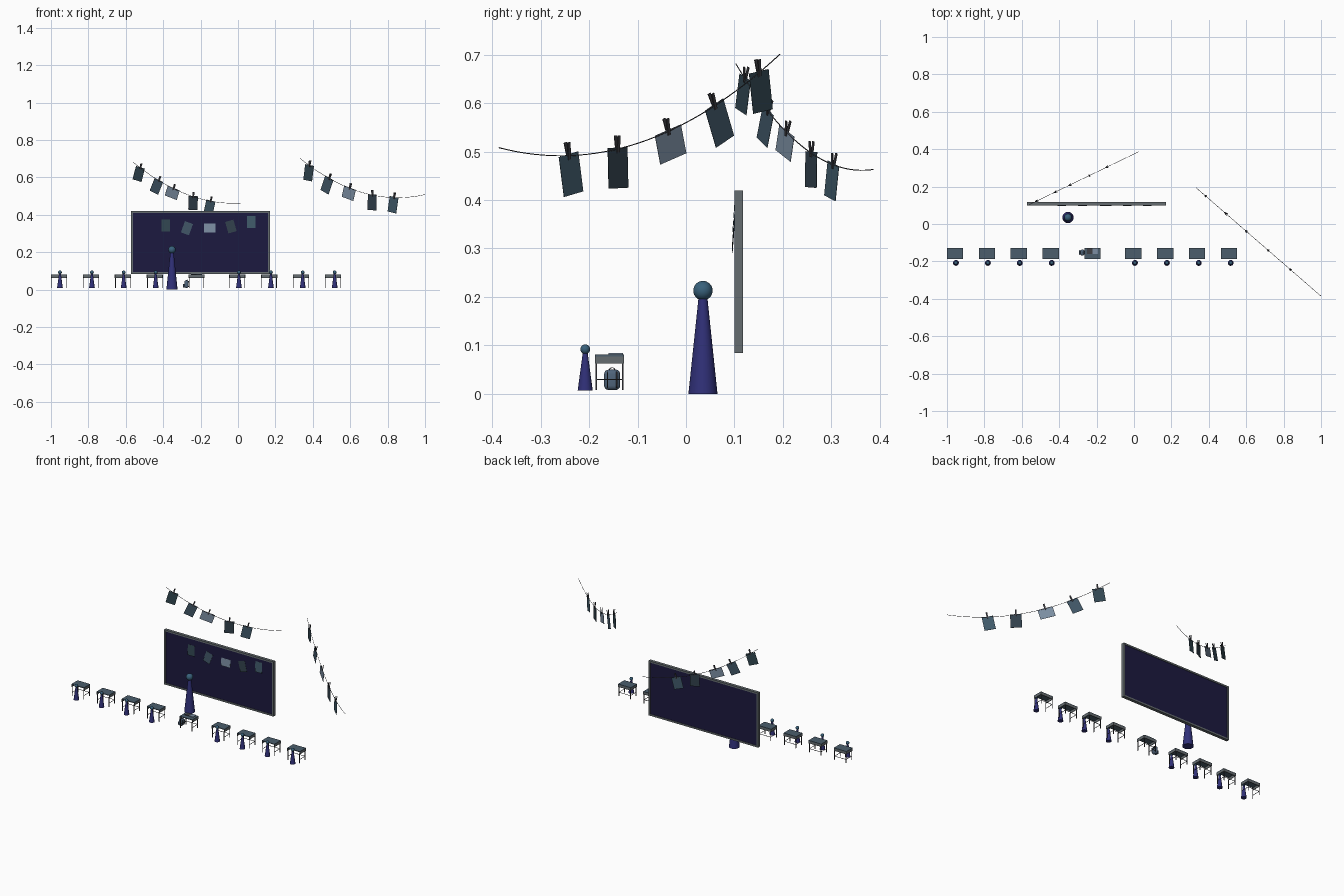
import bpy, bmesh, math
from mathutils import Vector, Matrix

if "Cube" in bpy.data.objects:
    bpy.data.objects.remove(bpy.data.objects["Cube"])


def mat(name, rgb):
    m = bpy.data.materials.new(name)
    m.diffuse_color = (*rgb, 1)
    m.use_nodes = True
    m.node_tree.nodes["Principled BSDF"].inputs["Base Color"].default_value = m.diffuse_color
    return m


NAVY = mat("navy", (0.03, 0.03, 0.19))
SKIN = mat("blue_head", (0.04, 0.12, 0.20))
BOARD = mat("board_dark", (0.012, 0.01, 0.05))
FRAME = mat("frame_grey", (0.13, 0.15, 0.16))
TOP = mat("desk_slate", (0.07, 0.11, 0.15))
METAL = mat("dark_metal", (0.05, 0.05, 0.06))
BAG = mat("bag_blue", (0.08, 0.13, 0.20))
PAPERS = [mat("print_%d" % i, c) for i, c in enumerate(
    [(0.03, 0.06, 0.08), (0.05, 0.09, 0.13), (0.20, 0.27, 0.36), (0.03, 0.05, 0.07), (0.05, 0.10, 0.14)])]


def finish(bm, name, m, smooth=False):
    me = bpy.data.meshes.new(name)
    bmesh.ops.recalc_face_normals(bm, faces=bm.faces)
    bm.to_mesh(me)
    bm.free()
    me.materials.append(m)
    if smooth:
        me.shade_smooth()
    ob = bpy.data.objects.new(name, me)
    bpy.context.collection.objects.link(ob)
    return ob


def add_box(bm, lo, hi, M=Matrix()):
    lo, hi = Vector(lo), Vector(hi)
    bmesh.ops.create_cube(bm, size=1, matrix=M @ Matrix.Translation((lo + hi) / 2) @ Matrix.Diagonal((*(hi - lo), 1)))


def boxes(name, m, parts, M=Matrix()):
    bm = bmesh.new()
    for lo, hi in parts:
        add_box(bm, lo, hi, M)
    return finish(bm, name, m)


def tube(name, pts, r, m):
    cu = bpy.data.curves.new(name, 'CURVE')
    cu.dimensions = '3D'
    cu.bevel_depth = r
    cu.bevel_resolution = 1
    cu.use_fill_caps = True
    sp = cu.splines.new('POLY')
    sp.points.add(len(pts) - 1)
    for p, q in zip(sp.points, pts):
        p.co = (*q, 1)
    cu.materials.append(m)
    ob = bpy.data.objects.new(name, cu)
    bpy.context.collection.objects.link(ob)


# pawn-like figure: tapered cone body and ball head
def figure(name, x, y, z0, r1, r2, h, head_r, head_z):
    bm = bmesh.new()
    bmesh.ops.create_cone(bm, cap_ends=True, segments=32, radius1=r1, radius2=r2, depth=h,
                          matrix=Matrix.Translation((x, y, z0 + h / 2)))
    body = finish(bm, name + "_body", NAVY)
    for p in body.data.polygons:
        p.use_smooth = len(p.vertices) == 4
    bm = bmesh.new()
    bmesh.ops.create_uvsphere(bm, u_segments=32, v_segments=16, radius=head_r,
                              matrix=Matrix.Translation((x, y, head_z)))
    finish(bm, name + "_head", SKIN, True)


# school desk: slab, open apron box, tube legs with stretchers
def desk(cx):
    M = Matrix.Translation((cx, -0.158, 0))
    w, d = 0.043, 0.030
    boxes("desk_top", TOP, [((-w, -d, 0.077), (w, d, 0.081))], M)
    boxes("desk_box", FRAME, [((-w, -d, 0.063), (-w + .003, d, 0.077)),
                              ((w - .003, -d, 0.063), (w, d, 0.077)),
                              ((-w, d - .003, 0.063), (w, d, 0.077))], M)
    legs = []
    for sx in (-1, 1):
        x = sx * (w - .004)
        for sy in (-1, 1):
            y = sy * (d - .0025)
            legs.append(((x - .0015, y - .0015, 0.008), (x + .0015, y + .0015, 0.066)))
        legs.append(((x - .001, -d + .002, 0.029), (x + .001, d - .002, 0.031)))
    legs.append(((-w + .004, d - .0035, 0.029), (w - .004, d - .0015, 0.031)))
    boxes("desk_legs", METAL, legs, M)


left = [-0.957, -0.786, -0.616, -0.445]
right = [-0.004, 0.167, 0.337, 0.508]
for x in left + [-0.222] + right:
    desk(x)
for x in left + right:
    figure("student", x + (0.005 if x < -0.1 else 0.009), -0.208, 0.007, 0.0155, 0.005, 0.078, 0.010, 0.092)
figure("teacher", -0.353, 0.035, 0, 0.030, 0.009, 0.2, 0.020, 0.213)

# board with frame, dark on both faces
x0, x1, z0, z1, b = -0.572, 0.171, 0.084, 0.42, 0.010
boxes("board_panel", BOARD, [((x0 + b, 0.103, z0 + b), (x1 - b, 0.115, z1 - b))])
boxes("board_frame", FRAME, [((x0, 0.10, z0), (x1, 0.118, z0 + b)), ((x0, 0.10, z1 - b), (x1, 0.118, z1)),
                             ((x0, 0.10, z0 + b), (x0 + b, 0.118, z1 - b)),
                             ((x1 - b, 0.10, z0 + b), (x1, 0.118, z1 - b))])


# frame matrix in the plane of direction u and z, tilted left side up
def hang(anchor, u, deg):
    a, z = math.radians(deg), Vector((0, 0, 1))
    X = u * math.cos(a) - z * math.sin(a)
    Z = u * math.sin(a) + z * math.cos(a)
    Y = Z.cross(X)
    return Matrix.Translation(anchor) @ Matrix((X, Y, Z)).transposed().to_4x4()


# sagging line with pegged prints
def line(p0, p1, sag, scale, ts, tilts):
    p0, p1 = Vector(p0), Vector(p1)
    u = p1 - p0
    u.z = 0
    u.normalize()

    def at(t):
        p = p0.lerp(p1, t)
        p.z -= sag * t * (1 - t)
        return p
    tube("hanging_line", [at(i / 32) for i in range(33)], 0.0011, METAL)
    for i, (t, a) in enumerate(zip(ts, tilts)):
        w, h = ((0.085, 0.062) if i == 2 else (0.062, 0.084))
        w, h = w * scale, h * scale
        M = hang(at(t), u, a)
        boxes("print", PAPERS[i], [((-w / 2, -.0004, -h + .003), (w / 2, .0004, .003))], M)
        bm = bmesh.new()
        for s in (-1, 1):
            R = Matrix.Translation((0, s * .002, 0)) @ Matrix.Rotation(math.radians(-6 * s), 4, 'X')
            add_box(bm, (-.004 * scale, -.0012, -.008), (.004 * scale, .0012, .028 * scale), M @ R)
        finish(bm, "peg", METAL)


line((-0.561, 0.103, 0.681), (0.024, 0.386, 0.463), 0.26, 0.88,
     [.066, .235, .37, .55, .71], [16, 24, 19, 2, 13])
line((0.332, 0.194, 0.701), (1.0, -0.386, 0.508), 0.345, 1.0,
     [.075, .233, .398, .578, .752], [9, 24, 16, 2, 11])

# prints fixed on the board
for i, (x, z, a) in enumerate([(-.387, .342, 0), (-.273, .328, 20), (-.152, .329, 0), (-.038, .337, -16), (.071, .361, 0)]):
    w, h = (.062, .048) if i == 2 else (.046, .064)
    boxes("board_print", PAPERS[i], [((-w / 2, -.0004, -h / 2), (w / 2, .0004, h / 2))],
          hang(Vector((x, .098, z)), Vector((1, 0, 0)), a) @ Matrix.Rotation(math.radians(-4), 4, 'X'))

# open book on the empty desk
boxes("book_left", METAL, [((-.250, -.160, .081), (-.222, -.130, .0845))])
boxes("book_right", PAPERS[2], [((-.221, -.160, .081), (-.193, -.130, .0845))])


# school bag beside the empty desk
def soft_box(name, lo, hi, r):
    ob = boxes(name, BAG, [(lo, hi)])
    bv = ob.modifiers.new("round", 'BEVEL')
    bv.width, bv.segments = r, 4
    ob.data.shade_smooth()


soft_box("bag_body", (-.286, -.169, .008), (-.265, -.136, .050), .009)
soft_box("bag_pocket", (-.294, -.165, .010), (-.283, -.140, .030), .004)
arc = [math.pi * i / 8 for i in range(9)]
tube("bag_handle", [(-.272, -.1525 + .006 * math.cos(t), .048 + .006 * math.sin(t)) for t in arc], .001, METAL)
for y in (-.162, -.143):
    tube("bag_strap", [(-.266 + .005 * math.sin(t), y, .029 + .016 * math.cos(t)) for t in arc], .0015, METAL)
